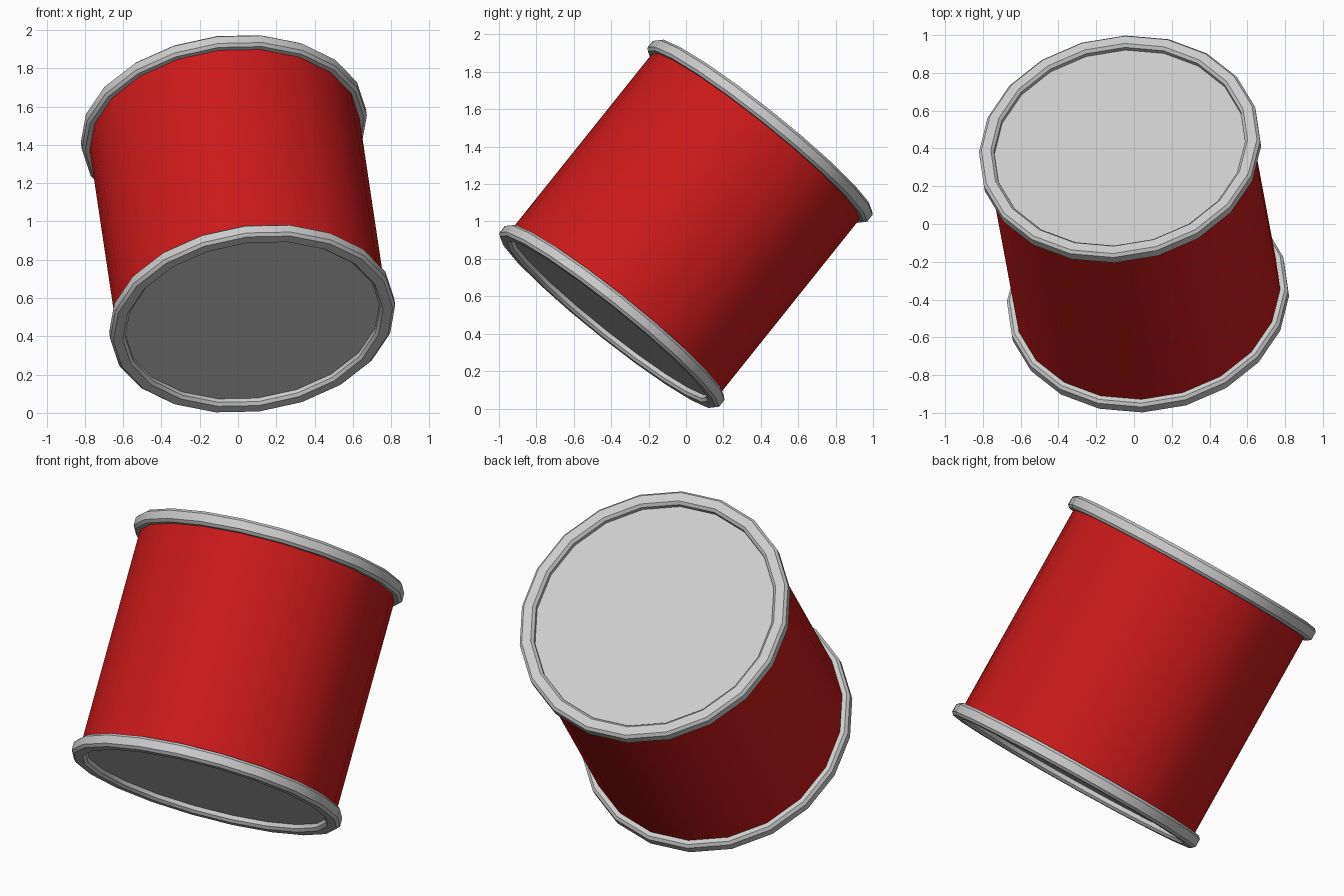
import bpy, math
from mathutils import Vector, Matrix

if "Cube" in bpy.data.objects:
    bpy.data.objects.remove(bpy.data.objects["Cube"])

SIDES = 20
R = 0.71          # body radius, also the middle of the rims
HALF = 0.638      # centre to rim middle, along the axis

# Tilted frame: local z is the drum axis, local x points at a rim corner
axis = Vector((-0.116, 0.62, 0.775)).normalized()
side = Vector((-0.743, -0.029, -0.088))
side = (side - axis * side.dot(axis)).normalized()
frame = Matrix((side, axis.cross(side), axis)).transposed().to_4x4()
frame.translation = (0, 0, 0.9875)


def place(name, verts, faces, material=None):
    mesh = bpy.data.meshes.new(name)
    mesh.from_pydata(verts, [], faces)
    obj = bpy.data.objects.new(name, mesh)
    bpy.context.collection.objects.link(obj)
    obj.matrix_world = frame
    if material:
        mesh.materials.append(material)
    bpy.ops.object.select_all(action='DESELECT')
    obj.select_set(True)
    bpy.context.view_layer.objects.active = obj
    bpy.ops.object.shade_smooth_by_angle(angle=math.radians(30))
    return obj


def ring(radius, z):
    return [(radius * math.cos(2 * math.pi * i / SIDES),
             radius * math.sin(2 * math.pi * i / SIDES), z) for i in range(SIDES)]


def lathe(name, profile, closed, material=None):
    verts = [v for r, z in profile for v in ring(r, z)]
    n = len(profile)
    faces = []
    for k in range(n if closed else n - 1):
        a, b = k * SIDES, (k + 1) % n * SIDES
        for i in range(SIDES):
            j = (i + 1) % SIDES
            faces.append((a + i, a + j, b + j, b + i))
    return place(name, verts, faces, material)


red = bpy.data.materials.new("red")
red.diffuse_color = (0.6, 0.01, 0.01, 1)
red.use_nodes = True
red.node_tree.nodes["Principled BSDF"].inputs["Base Color"].default_value = red.diffuse_color

# Red drum wall
lathe("drum_wall", [(R, -HALF), (R, HALF)], False, red)

# Chamfered rim and recessed head at each end
W, T, C = 0.04, 0.038, 0.015
section = [(W, -T + C), (W, T - C), (W - C, T), (-W + C, T),
           (-W, T - C), (-W, -T + C), (-W + C, -T), (W - C, -T)]
for end, s in (("top", 1), ("bottom", -1)):
    lathe(end + "_rim", [(R + r, s * HALF + z) for r, z in section], True)
    order = list(range(SIDES))[::s]
    place(end + "_head", ring(R, s * HALF), [order])
